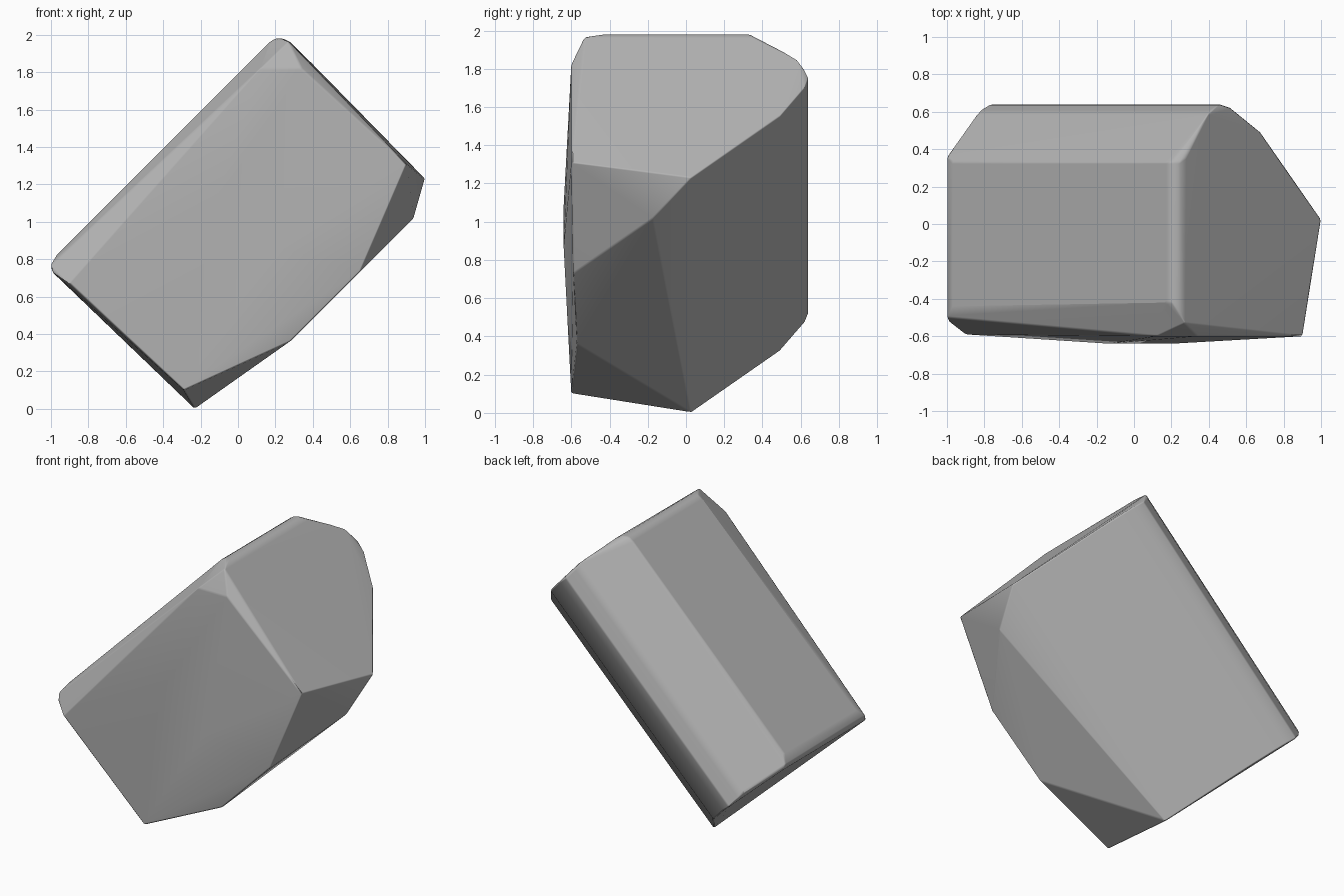
import bpy, bmesh
from mathutils import Vector

if "Cube" in bpy.data.objects:
    bpy.data.objects.remove(bpy.data.objects["Cube"])

# Slab cross-section at the low end; swept up the 45 degree slope
profile = [
    (-0.84, 0.58, 0.62), (-0.82, 0.61, 0.58), (-0.77, 0.64, 0.52),
    (-0.71, 0.62, 0.47), (-0.55, 0.49, 0.32), (-0.23, 0.03, 0.0),
]
sweep = Vector((1.23, 0, 1.23))
points = [Vector(p) for p in profile]
points += [p + sweep for p in points]

# Rounded ends of the long top slope
points += [Vector(p) for p in [
    (0.17, -0.42, 1.96), (0.17, 0.33, 1.96),
    (0.2, -0.42, 1.98), (0.2, 0.33, 1.98),
    (0.24, -0.42, 1.98), (0.24, 0.33, 1.98),
    (0.28, 0.36, 1.96), (0.27, -0.53, 1.965),
    (-0.97, -0.44, 0.82), (-0.97, 0.33, 0.82),
    (-1.0, -0.5, 0.77), (-1.0, 0.36, 0.76),
    (-0.99, 0.36, 0.73), (-0.99, -0.52, 0.73),
]]

# Chipped front face and lower right edge
points += [Vector(p) for p in [
    (-0.9, -0.59, 0.67), (-0.29, -0.6, 0.1), (0.28, -0.57, 0.36),
    (0.65, -0.59, 0.73), (0.94, -0.17, 1.02), (0.9, -0.6, 1.31),
    (0.12, -0.6, 1.82), (0.34, -0.6, 1.82),
    (0.2, -0.64, 0.87), (-0.13, -0.64, 1.08),
]]

# Rock as the convex skin of those corners
bm = bmesh.new()
for p in points:
    bm.verts.new(p)
bmesh.ops.convex_hull(bm, input=bm.verts[:])
bmesh.ops.delete(bm, geom=[v for v in bm.verts if not v.link_faces], context='VERTS')
bmesh.ops.recalc_face_normals(bm, faces=bm.faces[:])
for f in bm.faces:
    f.smooth = True

mesh = bpy.data.meshes.new("rock")
bm.to_mesh(mesh)
bm.free()
rock = bpy.data.objects.new("rock", mesh)
bpy.context.collection.objects.link(rock)

# Soft edges with large faces kept flat
bevel = rock.modifiers.new("soft_edges", 'BEVEL')
bevel.width = 0.012
bevel.segments = 1
bevel.limit_method = 'ANGLE'
bevel.angle_limit = 0.35
normals = rock.modifiers.new("flat_faces", 'WEIGHTED_NORMAL')
normals.weight = 80

# Dark stone
stone = bpy.data.materials.new("stone")
stone.diffuse_color = (0.45, 0.45, 0.45, 1)
stone.use_nodes = True
stone.node_tree.nodes["Principled BSDF"].inputs["Base Color"].default_value = stone.diffuse_color
mesh.materials.append(stone)
